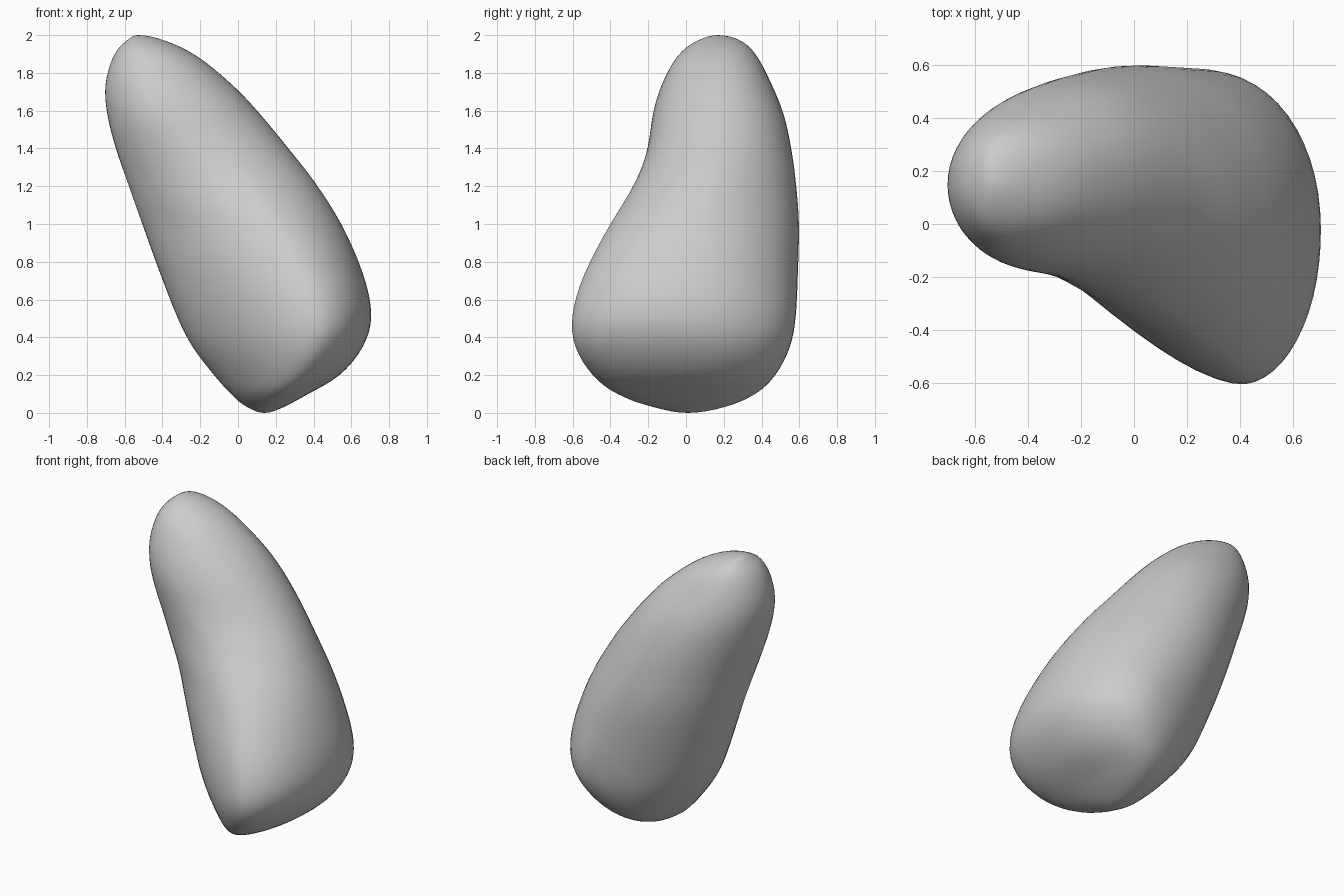
import bpy, bmesh, math

if "Cube" in bpy.data.objects:
    bpy.data.objects.remove(bpy.data.objects["Cube"])

# Horizontal sections: z, then left, back, right and front extreme points (x, y)
SECTIONS = [
    (0.03, 0.05, 0.00, 0.15, 0.20, 0.24, 0.02, 0.15, -0.17),
    (0.10, -0.04, 0.02, 0.19, 0.37, 0.37, 0.03, 0.22, -0.37),
    (0.20, -0.13, 0.05, 0.23, 0.475, 0.54, 0.04, 0.31, -0.50),
    (0.35, -0.25, 0.08, 0.28, 0.555, 0.665, 0.02, 0.38, -0.595),
    (0.52, -0.335, 0.10, 0.26, 0.585, 0.71, -0.02, 0.385, -0.61),
    (0.74, -0.42, 0.11, 0.14, 0.595, 0.665, 0.00, 0.32, -0.545),
    (1.00, -0.515, 0.11, 0.00, 0.602, 0.55, 0.05, 0.18, -0.405),
    (1.22, -0.59, 0.11, -0.09, 0.585, 0.41, 0.10, -0.01, -0.27),
    (1.40, -0.65, 0.12, -0.18, 0.56, 0.27, 0.15, -0.21, -0.205),
    (1.58, -0.695, 0.14, -0.28, 0.52, 0.12, 0.18, -0.36, -0.178),
    (1.74, -0.705, 0.15, -0.38, 0.455, -0.03, 0.20, -0.43, -0.13),
    (1.89, -0.66, 0.16, -0.46, 0.375, -0.22, 0.19, -0.49, -0.045),
    (1.97, -0.59, 0.17, -0.51, 0.29, -0.385, 0.18, -0.52, 0.06),
]
BOTTOM = (0.0,) + (0.14, 0.01) * 4
TOP = (2.0,) + (-0.53, 0.17) * 4
STEPS, QUARTER = 4, 14


def beyond(pole, row):
    # Mirror a section through its pole so the end closes roundly
    return (row[0],) + tuple(2 * p - r for p, r in zip(pole[1:], row[1:]))


def spline(a, b, c, d, t):
    return tuple(0.5 * (2 * q + (r - p) * t + (2 * p - 5 * q + 4 * r - s) * t * t
                        + (3 * q - p - 3 * r + s) * t ** 3)
                 for p, q, r, s in zip(a, b, c, d))


def outline(row):
    # Four superellipse quarters; the front-left one is flattened into a hollow
    z, lx, ly, bx, by, rx, ry, fx, fy = row
    blend = min(1, max(0, (z - 1.0) / 0.5))
    flat = 1.45 + 0.55 * blend
    back_right = 2.1 - 0.25 * math.exp(-((z - 1.2) / 0.3) ** 2)
    quarters = [((rx, ry), (bx, by), back_right), ((bx, by), (lx, ly), 2.0),
                ((lx, ly), (fx, fy), flat), ((fx, fy), (rx, ry), 2.1)]
    pts = []
    for k, (s, e, p) in enumerate(quarters):
        cx, cy = (e[0], s[1]) if k % 2 == 0 else (s[0], e[1])
        for i in range(QUARTER):
            a = math.pi / 2 * i / QUARTER
            c, n = math.cos(a), math.sin(a)
            m = (c ** p + n ** p) ** (-1 / p)
            pts.append((cx + (s[0] - cx) * c * m + (e[0] - cx) * n * m,
                        cy + (s[1] - cy) * c * m + (e[1] - cy) * n * m, z))
    return pts


# Blend the sections into a dense stack
keys = [beyond(BOTTOM, SECTIONS[0]), BOTTOM, *SECTIONS, TOP, beyond(TOP, SECTIONS[-1])]
stack = [spline(*keys[i:i + 4], s / STEPS)
         for i in range(len(keys) - 3) for s in range(STEPS)][1:]

# Skin the stack and close both ends
bm = bmesh.new()
rings = [[bm.verts.new(p) for p in outline(row)] for row in stack]
n = len(rings[0])
for low, high in zip(rings, rings[1:]):
    for i in range(n):
        j = (i + 1) % n
        bm.faces.new((low[i], low[j], high[j], high[i]))
for pole, ring in ((BOTTOM, rings[0]), (TOP, rings[-1])):
    tip = bm.verts.new((pole[1], pole[2], pole[0]))
    for i in range(n):
        bm.faces.new((ring[i], ring[(i + 1) % n], tip))

# Relax slightly for an even stone-like surface
middle = [v for r in rings[6:-6] for v in r]
for _ in range(4):
    bmesh.ops.smooth_vert(bm, verts=middle, factor=0.5,
                          use_axis_x=True, use_axis_y=True, use_axis_z=False)
bmesh.ops.recalc_face_normals(bm, faces=bm.faces)
for f in bm.faces:
    f.smooth = True
mesh = bpy.data.meshes.new("smooth_stone")
bm.to_mesh(mesh)
bm.free()
stone = bpy.data.objects.new("smooth_stone", mesh)
bpy.context.collection.objects.link(stone)
